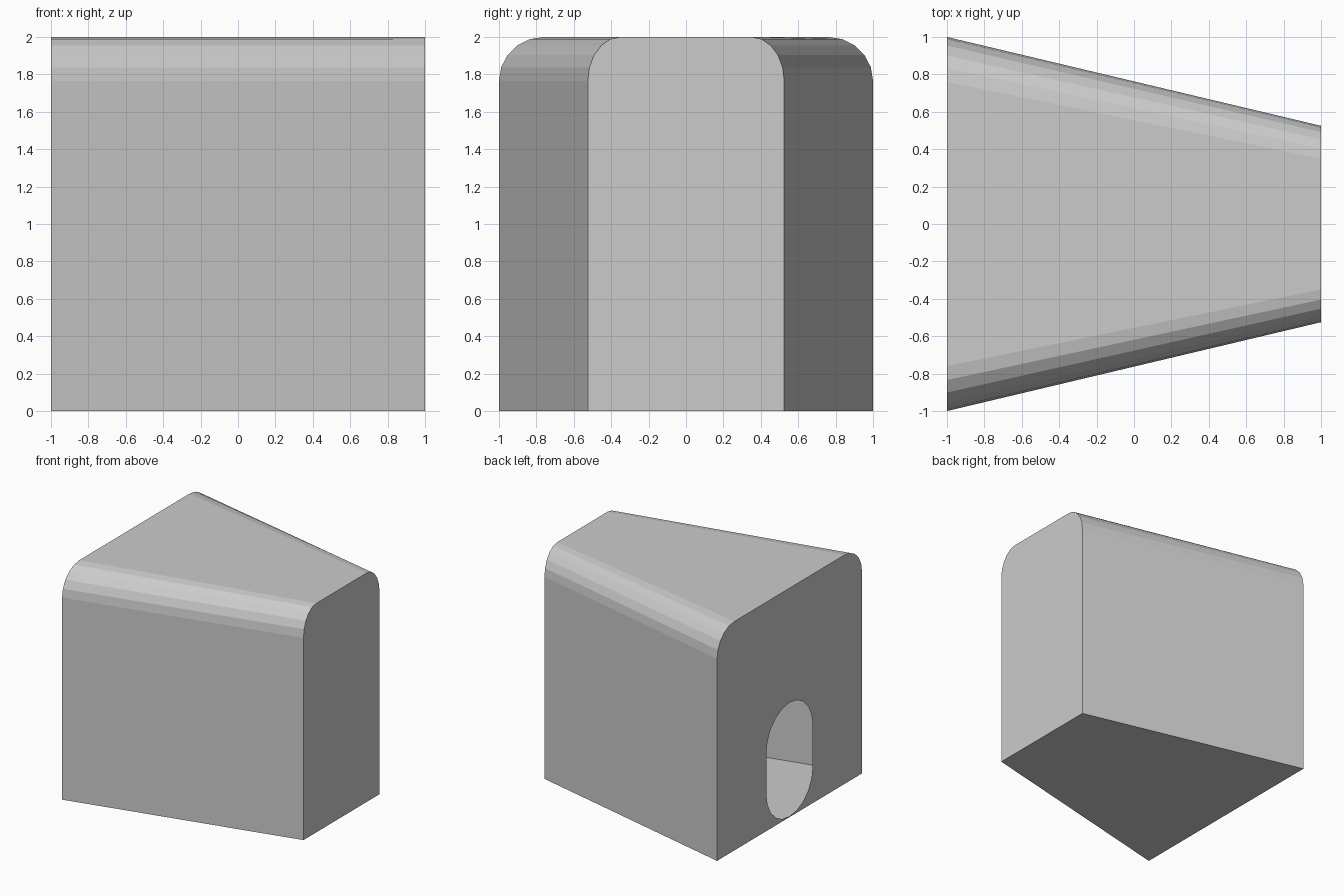
import bpy, bmesh
from math import sin, cos, pi

if "Cube" in bpy.data.objects:
    bpy.data.objects.remove(bpy.data.objects["Cube"])

SEG = 5


def section(half, round_y, round_z=0.235, top=2.0):
    """Upright outline with rounded top corners, as (y, z) points."""
    arc = [(half - round_y + round_y * cos(a), top - round_z + round_z * sin(a))
           for a in (i * pi / 2 / SEG for i in range(SEG + 1))]
    right = [(half, 0.0)] + arc
    return right + [(-y, z) for y, z in reversed(right)]


def slot(radius, low, high, steps=10):
    """Upright slot outline with half-round ends."""
    pts = []
    for centre, start in ((high - radius, 0), (low + radius, pi)):
        for i in range(steps + 1):
            a = start + pi * i / steps
            pts.append((radius * cos(a), centre + radius * sin(a)))
    return pts


def ring(bm, x, pts):
    return [bm.verts.new((x, y, z)) for y, z in pts]


def loop_edges(bm, verts):
    n = len(verts)
    return [bm.edges.get((verts[i], verts[(i + 1) % n]))
            or bm.edges.new((verts[i], verts[(i + 1) % n])) for i in range(n)]


bm = bmesh.new()

# Tapered thin shell: sides, rounded top and floor
wide = ring(bm, -1.0, section(1.0, 0.24))
narrow = ring(bm, 1.0, section(0.525, 0.175))
n = len(wide)
for i in range(n):
    j = (i + 1) % n
    bm.faces.new((wide[i], wide[j], narrow[j], narrow[i]))

# Closed narrow end
bm.faces.new(narrow)

# Wide end with the slot-shaped doorway
door = ring(bm, -1.0, slot(0.32, 0.005, 1.0))
bmesh.ops.triangle_fill(bm, use_beauty=True, normal=(-1, 0, 0),
                        edges=loop_edges(bm, wide) + loop_edges(bm, door))
bmesh.ops.dissolve_limit(bm, angle_limit=0.01, verts=[],
                         edges=[e for e in bm.edges if all(v.co.x < -0.99 for v in e.verts)])
bmesh.ops.recalc_face_normals(bm, faces=bm.faces)

mesh = bpy.data.meshes.new("shelter_shell")
bm.to_mesh(mesh)
bm.free()
bpy.context.collection.objects.link(bpy.data.objects.new("shelter_shell", mesh))
